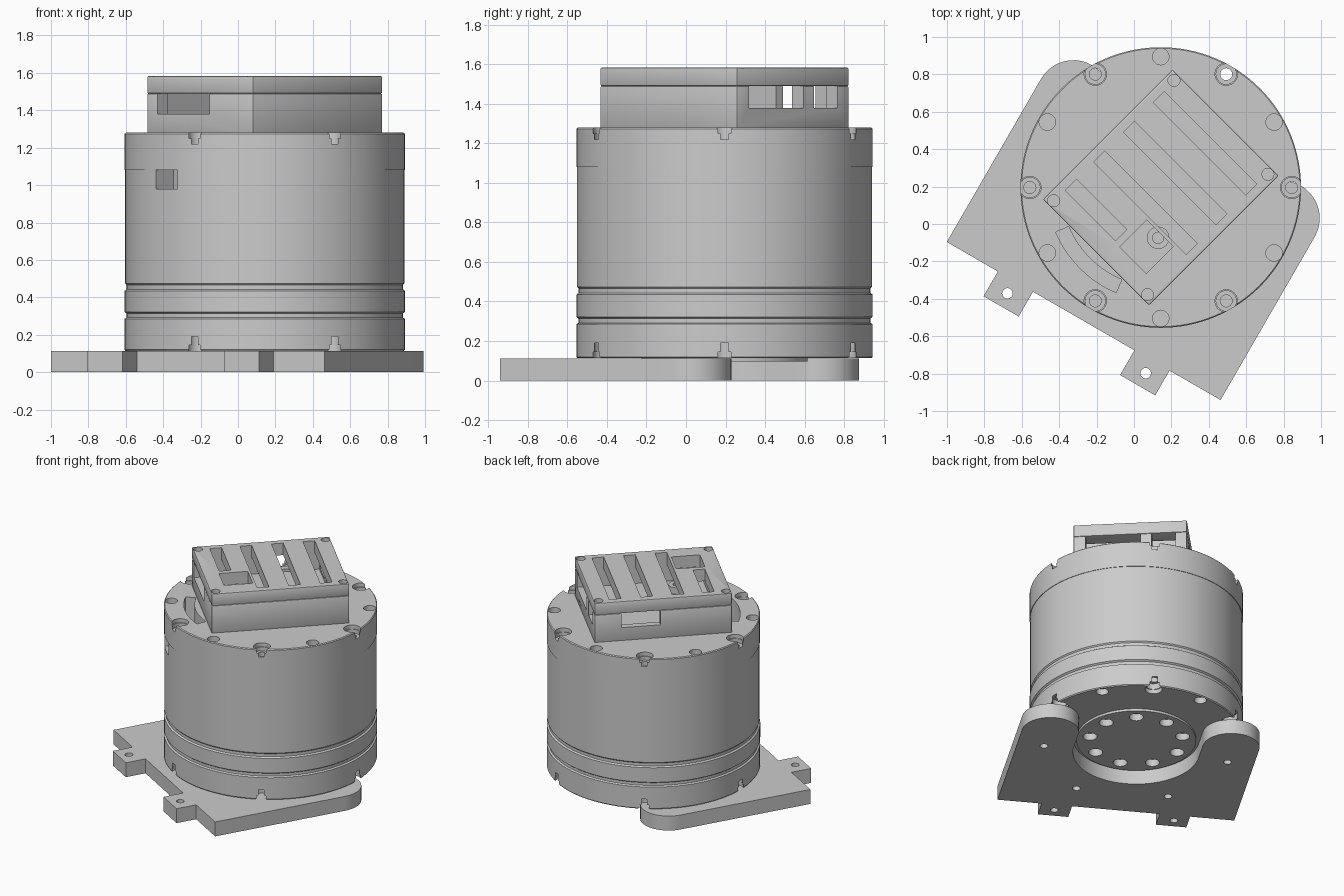
import bpy, bmesh
from math import sin, cos, pi, radians
from mathutils import Matrix

if "Cube" in bpy.data.objects:
    bpy.data.objects.remove(bpy.data.objects["Cube"])

CX, CY = 0.143, 0.195          # axis of the drum


def arc(cx, cy, r, a0, a1, n):
    return [(cx + r * cos(radians(a0 + (a1 - a0) * i / n)),
             cy + r * sin(radians(a0 + (a1 - a0) * i / n))) for i in range(n + 1)]


def add_prism(bm, pts, z0, z1):
    lo = [bm.verts.new((x, y, z0)) for x, y in pts]
    hi = [bm.verts.new((x, y, z1)) for x, y in pts]
    n = len(pts)
    bm.faces.new(lo[::-1])
    bm.faces.new(hi)
    for i in range(n):
        j = (i + 1) % n
        bm.faces.new((lo[i], lo[j], hi[j], hi[i]))


def add_box(bm, x0, x1, y0, y1, z0, z1):
    add_prism(bm, [(x0, y0), (x1, y0), (x1, y1), (x0, y1)], z0, z1)


def add_lathe(bm, profile, x=0, y=0, n=32):
    rings = [[bm.verts.new((x + r * cos(2 * pi * i / n), y + r * sin(2 * pi * i / n), z))
              for i in range(n)] for r, z in profile]
    for a, b in zip(rings, rings[1:]):
        for i in range(n):
            j = (i + 1) % n
            bm.faces.new((a[i], a[j], b[j], b[i]))
    bm.faces.new(rings[0][::-1])
    bm.faces.new(rings[-1])


def finish(bm, name, angle):
    bmesh.ops.recalc_face_normals(bm, faces=bm.faces)
    me = bpy.data.meshes.new(name)
    bm.to_mesh(me)
    bm.free()
    ob = bpy.data.objects.new(name, me)
    bpy.context.collection.objects.link(ob)
    ob.matrix_world = Matrix.Translation((CX, CY, 0)) @ Matrix.Rotation(radians(angle), 4, 'Z')
    return ob


def cut(ob, bm, angle):
    cutter = finish(bm, "cutter", angle)
    cutter.hide_render = True
    bpy.context.view_layer.objects.active = ob
    m = ob.modifiers.new("cut", 'BOOLEAN')
    m.operation, m.solver, m.object = 'DIFFERENCE', 'EXACT', cutter
    bpy.ops.object.modifier_apply(modifier=m.name)
    bpy.data.objects.remove(cutter)


def bevel(ob, width):
    bpy.context.view_layer.objects.active = ob
    m = ob.modifiers.new("bevel", 'BEVEL')
    m.width, m.segments = width, 2
    bpy.ops.object.modifier_apply(modifier=m.name)


def smooth(ob):
    bpy.ops.object.select_all(action='DESELECT')
    ob.select_set(True)
    bpy.context.view_layer.objects.active = ob
    bpy.ops.object.shade_smooth_by_angle(angle=radians(30))


# Base plate: U shape with two tabs
bm = bmesh.new()
outline = [(-0.845, -0.824)]
for s in (-1, 1):
    tab = [(-0.53, -0.824), (-0.53, -0.977), (-0.313, -0.977), (-0.313, -0.824)]
    outline += tab if s < 0 else [(-x, y) for x, y in tab[::-1]]
outline += [(0.845, -0.824)]
outline += arc(0.645, 0.183, 0.2, 0, 180, 20)
outline += arc(0, 0, 0.445, 0, -180, 40)
outline += arc(-0.645, 0.183, 0.2, 0, 180, 20)
add_prism(bm, outline, 0, 0.112)
base_plate = finish(bm, "base_plate", -30)
bm = bmesh.new()
for s in (-1, 1):
    for x, y in ((0.427, -0.90), (0.327, -0.572), (0.655, -0.025)):
        add_lathe(bm, [(0.028, -0.1), (0.028, 0.2)], s * x, y, 24)
cut(base_plate, bm, -30)

# Drum: lathed profile with grooves, cap and hub
bm = bmesh.new()
add_lathe(bm, [(0.42, 0.095), (0.42, 0.113), (0.744, 0.113), (0.75, 0.12),
               (0.75, 0.285), (0.738, 0.292), (0.738, 0.313), (0.75, 0.322),
               (0.75, 0.435), (0.738, 0.443), (0.738, 0.465), (0.746, 0.474),
               (0.746, 1.08), (0.75, 1.08), (0.75, 1.274), (0.744, 1.28)], n=128)
drum = finish(bm, "drum", 0)

# Screw holes: six counterbored through holes, six blind holes per end, hub holes
bm = bmesh.new()
for k in range(12):
    a = radians(30 * k)
    x, y = 0.7 * cos(a), 0.7 * sin(a)
    if k % 2 == 0:
        add_lathe(bm, [(0.06, 0.05), (0.06, 0.145), (0.054, 0.145), (0.054, 0.19),
                       (0.032, 0.19), (0.032, 1.22), (0.054, 1.22), (0.054, 1.25),
                       (0.06, 1.25), (0.06, 1.35)], x, y, 24)
    else:
        for z0, z1 in ((0.05, 0.16), (1.23, 1.35)):
            add_lathe(bm, [(0.044, z0), (0.044, z1)], x, y, 24)
for k in range(9):
    a = radians(50 + 40 * k)
    add_lathe(bm, [(0.05, 0.05), (0.05, 0.15)], 0.33 * cos(a), 0.33 * sin(a), 24)
cut(drum, bm, 0)

# Curved cable slot in the cap and its side opening
bm = bmesh.new()
add_prism(bm, arc(0, 0, 0.61, 203, 247, 16) + arc(0, 0, 0.535, 247, 203, 16), 0.97, 1.4)
cut(drum, bm, 0)
bm = bmesh.new()
add_box(bm, 0.57, 0.9, -0.08, 0.08, 0.98, 1.08)
cut(drum, bm, 225)

# Connector housing: hollow box with side windows
bm = bmesh.new()
add_box(bm, -0.49, 0.49, -0.4, 0.4, 1.275, 1.49)
housing = finish(bm, "connector_housing", 45)
bevel(housing, 0.006)
bm = bmesh.new()
add_box(bm, -0.41, 0.41, -0.35, 0.35, 1.36, 1.6)
cut(housing, bm, 45)
for x0, x1, y0, y1 in ((-0.6, -0.3, -0.074, 0.322), (0.3, 0.6, -0.315, 0.074),
                       (0.3, 0.6, 0.15, 0.32), (0.02, 0.3, 0.25, 0.5)):
    bm = bmesh.new()
    add_box(bm, x0, x1, y0, y1, 1.38, 1.6)
    cut(housing, bm, 45)

# Round standoff inside the housing
bm = bmesh.new()
add_lathe(bm, [(0.06, 1.35), (0.06, 1.41), (0.03, 1.41), (0.03, 1.38)], -0.2, -0.18, 24)
standoff = finish(bm, "standoff", 45)

# Slotted lid with corner screw holes
bm = bmesh.new()
add_box(bm, -0.49, 0.49, -0.4, 0.4, 1.49, 1.583)
lid = finish(bm, "slotted_lid", 45)
bevel(lid, 0.006)
bm = bmesh.new()
for x, y0 in ((0.335, -0.35), (0.11, -0.35), (-0.115, -0.35), (-0.33, -0.03)):
    add_box(bm, x - 0.042, x + 0.042, y0, 0.35, 1.4, 1.7)
add_box(bm, -0.38, -0.175, -0.27, -0.07, 1.4, 1.7)
for sx in (-1, 1):
    for sy in (-1, 1):
        add_lathe(bm, [(0.032, 1.53), (0.032, 1.7)], sx * 0.455, sy * 0.355, 24)
cut(lid, bm, 45)

for ob in (base_plate, drum, housing, standoff, lid):
    smooth(ob)
